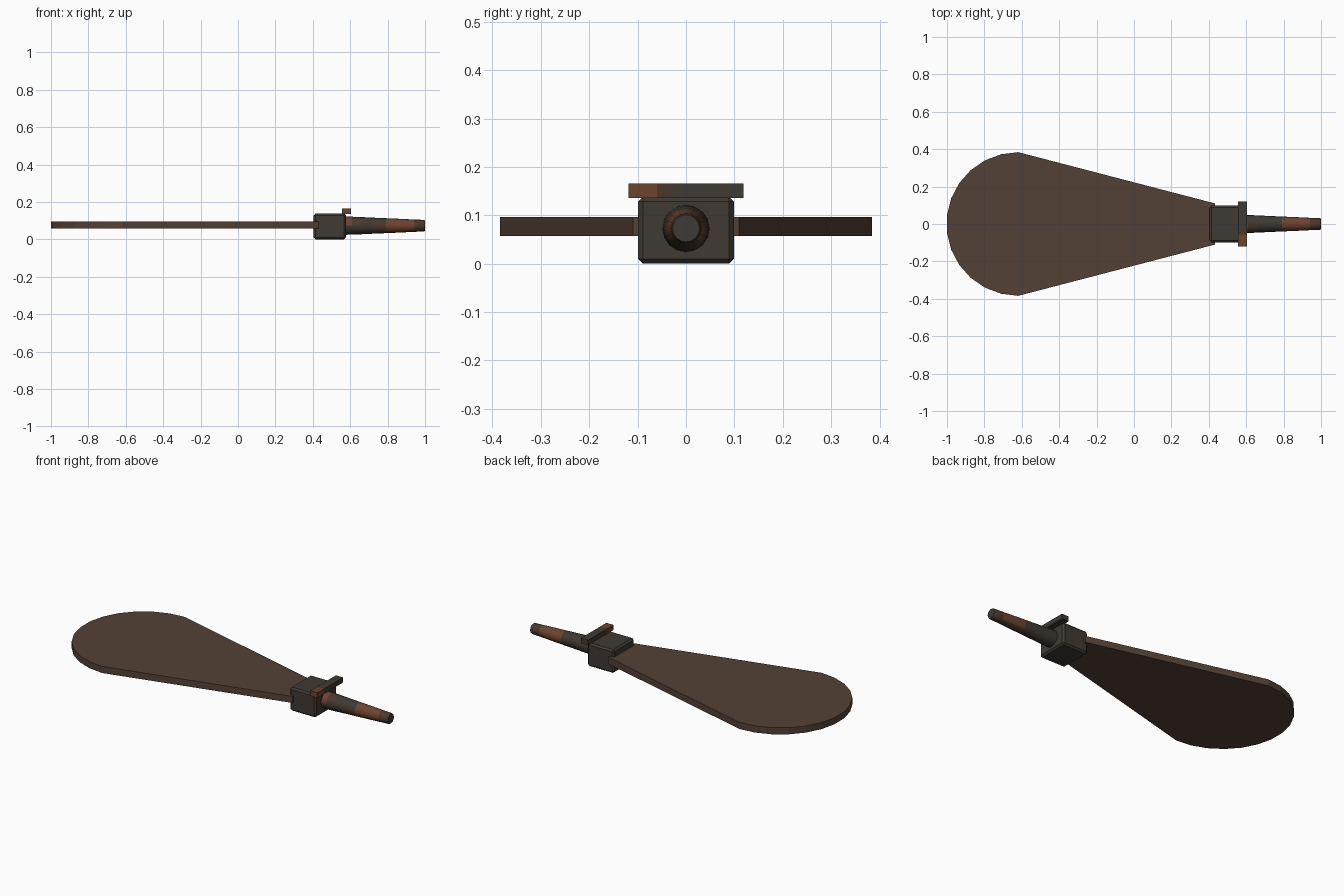
import bpy, bmesh, math
from mathutils import Matrix, Vector

if "Cube" in bpy.data.objects:
    bpy.data.objects.remove(bpy.data.objects["Cube"])


def material(name, rgb):
    m = bpy.data.materials.new(name)
    m.diffuse_color = (*rgb, 1)
    m.use_nodes = True
    m.node_tree.nodes["Principled BSDF"].inputs["Base Color"].default_value = m.diffuse_color
    return m


BLADE = material("brown wood", (0.087, 0.053, 0.037))
IRON = material("dark iron", (0.049, 0.041, 0.033))
RUST = material("rust", (0.155, 0.056, 0.027))
WORN = material("worn brown", (0.070, 0.040, 0.026))


def finish(name, bm, mats):
    bmesh.ops.recalc_face_normals(bm, faces=bm.faces)
    me = bpy.data.meshes.new(name)
    bm.to_mesh(me)
    bm.free()
    for m in mats:
        me.materials.append(m)
    ob = bpy.data.objects.new(name, me)
    bpy.context.collection.objects.link(ob)
    return ob


def box(lo, hi):
    bm = bmesh.new()
    lo, hi = Vector(lo), Vector(hi)
    bmesh.ops.create_cube(bm, size=1, matrix=Matrix.Translation((lo + hi) / 2)
                          @ Matrix.Diagonal((*(hi - lo), 1)))
    return bm


# Flat blade: 13-segment round end tapering to the collar
R, CX, STEPS = 0.384, -0.619, 13
outline = [(CX - R * math.sin(math.pi * i / STEPS), R * math.cos(math.pi * i / STEPS))
           for i in range(STEPS + 1)]
outline += [(0.433, -0.11), (0.433, 0.11)]
bm = bmesh.new()
base = bm.faces.new([bm.verts.new((x, y, 0.057)) for x, y in outline])
ext = bmesh.ops.extrude_face_region(bm, geom=[base], use_keep_orig=True)
bmesh.ops.translate(bm, vec=(0, 0, 0.039),
                    verts=[g for g in ext["geom"] if isinstance(g, bmesh.types.BMVert)])
finish("blade", bm, [BLADE])

# Collar block with chamfered edges
bm = box((0.405, -0.099, 0), (0.577, 0.099, 0.138))
bmesh.ops.bevel(bm, geom=bm.edges[:], offset=0.01, segments=1, affect='EDGES')
finish("collar", bm, [IRON])

# Cross bar on top of the collar, rusted toward the front end
bm = box((0.557, -0.119, 0.136), (0.604, 0.119, 0.166))
for y in (-0.06, -0.03):
    bmesh.ops.bisect_plane(bm, geom=bm.verts[:] + bm.edges[:] + bm.faces[:],
                           plane_co=(0, y, 0), plane_no=(0, 1, 0))
for f in bm.faces:
    y = f.calc_center_median().y
    f.material_index = 1 if y < -0.06 else 2 if y < -0.03 else 0
finish("cross_bar", bm, [IRON, RUST, WORN])

# Tapered round handle with a chamfered tip and rusted bands
SIDES, ZC = 16, 0.073
stations = [(0.56, 0.049), (0.61, 0.048), (0.66, 0.046), (0.72, 0.043), (0.79, 0.040),
            (0.86, 0.037), (0.94, 0.033), (0.994, 0.031), (1.0, 0.028)]
bm = bmesh.new()
rings = []
for x, r in stations:
    rings.append([bm.verts.new((x, r * math.cos(2 * math.pi * k / SIDES),
                                ZC + r * math.sin(2 * math.pi * k / SIDES)))
                  for k in range(SIDES)])
for a, b in zip(rings, rings[1:]):
    for k in range(SIDES):
        j = (k + 1) % SIDES
        bm.faces.new((a[k], a[j], b[j], b[k]))
bm.faces.new(rings[0])
bm.faces.new(rings[-1])
for f in bm.faces:
    c = f.calc_center_median()
    up, front = c.z - ZC, -c.y
    if 0.79 < c.x < 0.94:
        f.material_index = 1 if up > -0.022 else 2
    elif c.x < 0.66 and front > 0 and up > 0.005:
        f.material_index = 1 if c.x < 0.61 else 2
    elif 0.72 < c.x < 0.79 and up < 0.01 and front > 0:
        f.material_index = 2
    elif 0.94 < c.x < 0.99:
        f.material_index = 2
handle = finish("handle", bm, [IRON, RUST, WORN])
bpy.context.view_layer.objects.active = handle
handle.select_set(True)
bpy.ops.object.shade_smooth_by_angle(angle=math.radians(30))
